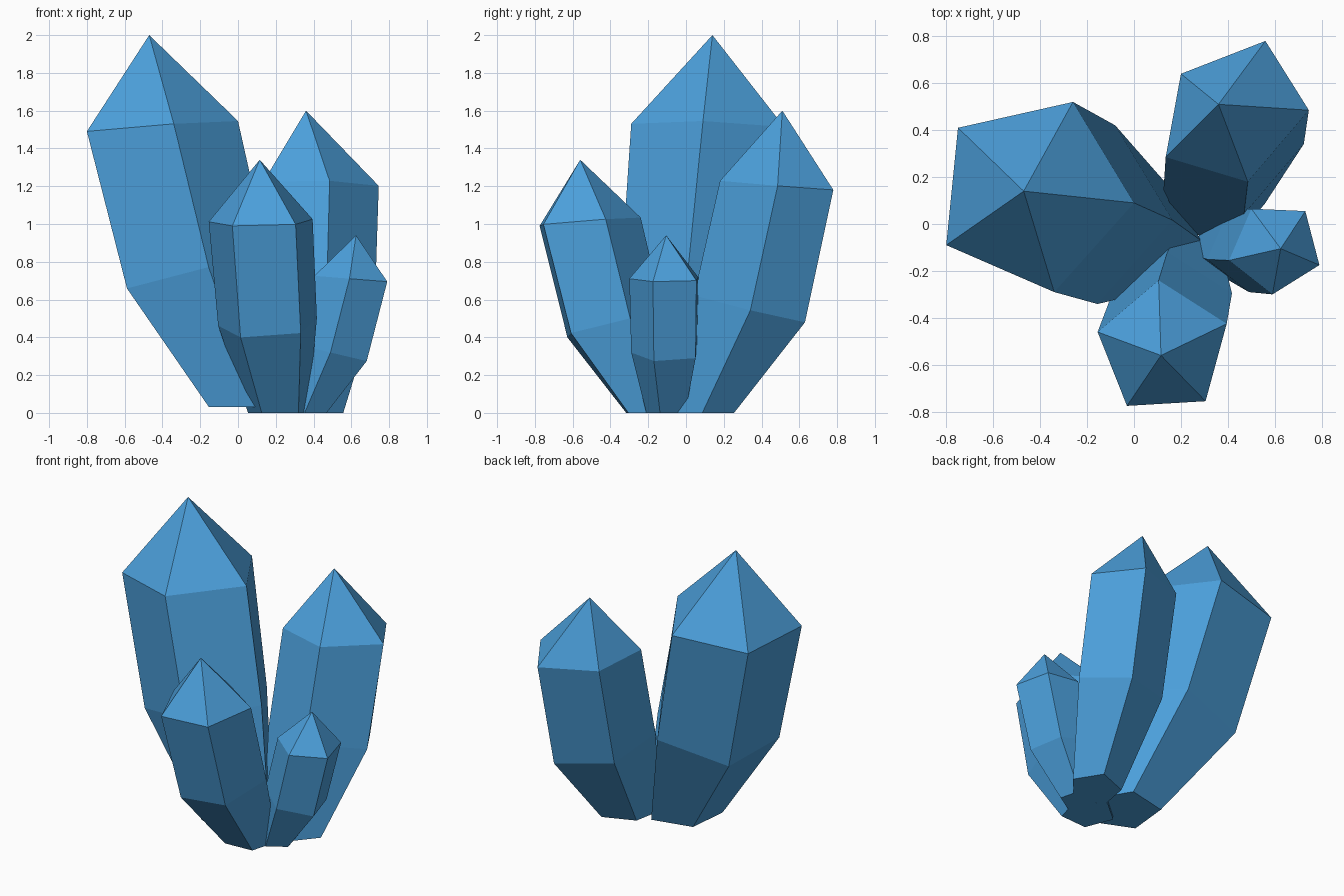
import bpy, bmesh
from mathutils import Vector

if "Cube" in bpy.data.objects:
    bpy.data.objects.remove(bpy.data.objects["Cube"])

blue = bpy.data.materials.new("crystal blue")
blue.diffuse_color = (0.072, 0.352, 0.716, 1.0)
blue.use_nodes = True
blue.node_tree.nodes["Principled BSDF"].inputs["Base Color"].default_value = blue.diffuse_color


def crystal(name, apex, base, mid, shoulder, base_scale, mid_scale, plan):
    """Five-sided leaning crystal: flat base, flared middle, shoulder and point.
    plan holds the shoulder corners seen from above, counter-clockwise."""
    n = len(plan)
    pts = [Vector(p) for p in plan]
    centre = sum(pts, Vector((0, 0))) / n
    back = (Vector(base[:2]) - centre).normalized()   # opposite to the lean
    bm = bmesh.new()

    def ring(c, scale, tilt):
        out = []
        for p in pts:
            d = (p - centre) * scale
            out.append(bm.verts.new((c[0] + d.x, c[1] + d.y,
                                     c[2] + tilt * d.dot(back))))
        return out

    rings = [ring(base, base_scale, 0.0),
             ring(mid, mid_scale, 0.24),
             ring((centre.x, centre.y, shoulder), 1.0, 0.08)]
    tip = bm.verts.new(apex)

    # base cap, two bands of side faces, pointed top
    bm.faces.new(rings[0][::-1])
    for low, high in zip(rings, rings[1:]):
        for i in range(n):
            j = (i + 1) % n
            bm.faces.new((low[i], low[j], high[j], high[i]))
    for i in range(n):
        bm.faces.new((rings[2][i], rings[2][(i + 1) % n], tip))
    bmesh.ops.recalc_face_normals(bm, faces=bm.faces)

    mesh = bpy.data.meshes.new(name)
    bm.to_mesh(mesh)
    bm.free()
    mesh.materials.append(blue)
    bpy.context.collection.objects.link(bpy.data.objects.new(name, mesh))


# tallest crystal, leaning left
crystal("large_crystal", (-0.47, 0.14, 2.0), (0.05, -0.05, 0.03),
        (-0.24, 0.052, 0.72), 1.512, 0.55, 0.94,
        [(-0.80, -0.09), (-0.34, -0.29), (0.0, 0.09), (-0.26, 0.52), (-0.75, 0.41)])

# second crystal, leaning back
crystal("back_crystal", (0.36, 0.51, 1.6), (0.375, 0.08, 0.0),
        (0.41, 0.33, 0.555), 1.206, 0.57, 0.98,
        [(0.135, 0.285), (0.485, 0.18), (0.745, 0.485), (0.56, 0.78), (0.20, 0.64)])

# third crystal, leaning forward
crystal("front_crystal", (0.115, -0.56, 1.34), (0.215, -0.175, 0.0),
        (0.16, -0.396, 0.462), 1.012, 0.58, 0.95,
        [(-0.155, -0.46), (-0.03, -0.775), (0.305, -0.755), (0.395, -0.425), (0.105, -0.24)])

# smallest crystal, leaning right
crystal("small_crystal", (0.625, -0.105, 0.94), (0.36, -0.095, 0.0),
        (0.502, -0.10, 0.318), 0.71, 0.58, 0.96,
        [(0.405, -0.155), (0.59, -0.30), (0.79, -0.175), (0.73, 0.055), (0.50, 0.065)])
